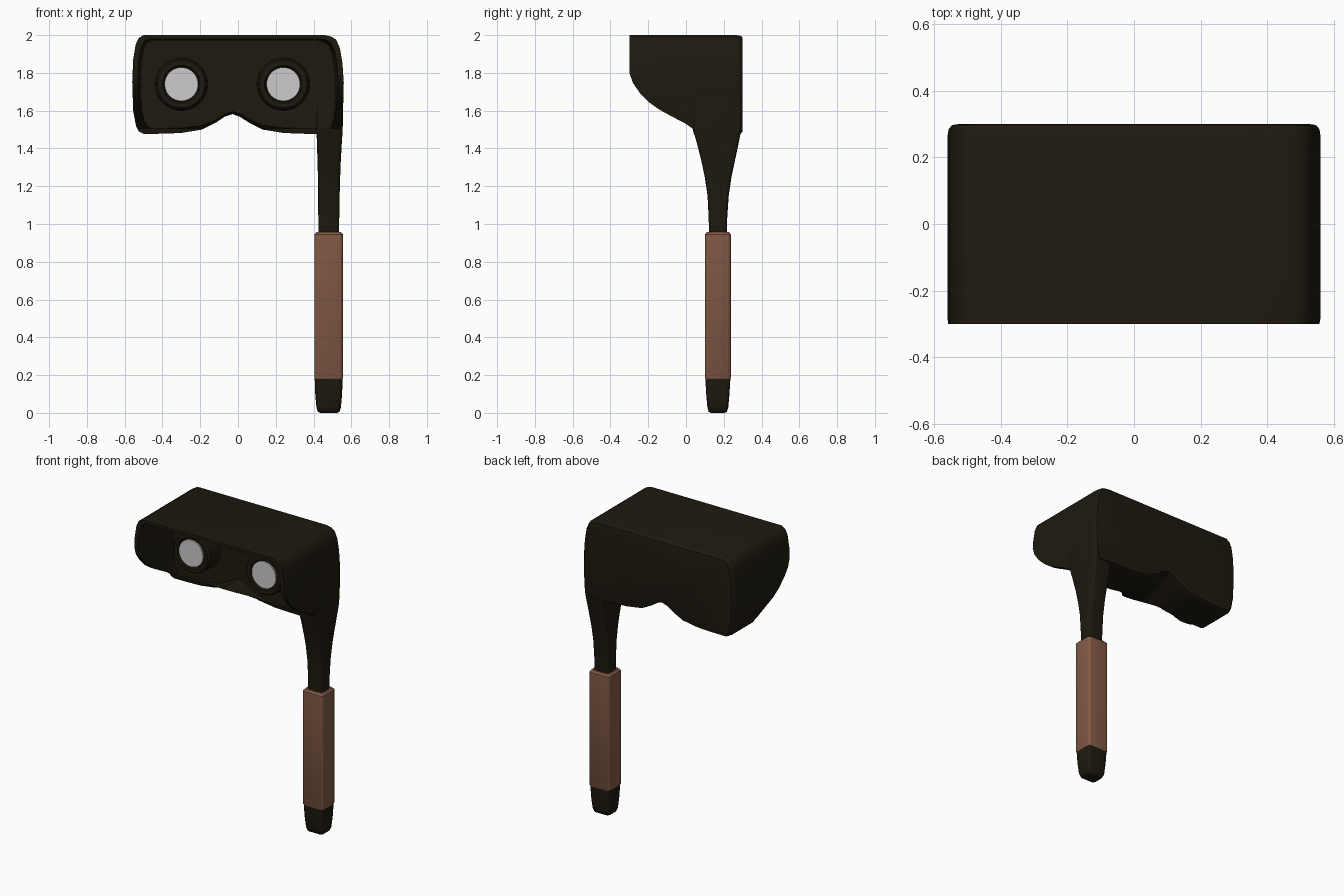
import bpy, bmesh, math
from mathutils import Matrix

if "Cube" in bpy.data.objects:
    bpy.data.objects.remove(bpy.data.objects["Cube"])


def material(name, col):
    m = bpy.data.materials.new(name)
    m.diffuse_color = (*col, 1)
    m.use_nodes = True
    m.node_tree.nodes["Principled BSDF"].inputs["Base Color"].default_value = m.diffuse_color
    return m


DARK = material("dark_body", (0.013, 0.010, 0.005))
BROWN = material("brown_grip", (0.23, 0.105, 0.062))


def finish(name, bm, mat=None):
    bmesh.ops.recalc_face_normals(bm, faces=bm.faces)
    me = bpy.data.meshes.new(name)
    bm.to_mesh(me)
    bm.free()
    ob = bpy.data.objects.new(name, me)
    bpy.context.collection.objects.link(ob)
    if mat:
        me.materials.append(mat)
    return ob


def smooth(ob, deg=35):
    bpy.ops.object.select_all(action='DESELECT')
    ob.select_set(True)
    bpy.context.view_layer.objects.active = ob
    bpy.ops.object.shade_smooth_by_angle(angle=math.radians(deg))


def bridge(name, rings, mat=None):
    bm = bmesh.new()
    vs = [[bm.verts.new(p) for p in r] for r in rings]
    n = len(vs[0])
    for a, b in zip(vs, vs[1:]):
        for i in range(n):
            bm.faces.new((a[i], a[(i + 1) % n], b[(i + 1) % n], b[i]))
    bm.faces.new(vs[0])
    bm.faces.new(vs[-1])
    return finish(name, bm, mat)


def rounded_ring(z, x0, x1, y0, y1, r=0.02, seg=4):
    pts = []
    corners = ((x1 - r, y1 - r, 0), (x0 + r, y1 - r, 90), (x0 + r, y0 + r, 180), (x1 - r, y0 + r, 270))
    for cx, cy, a0 in corners:
        for k in range(seg + 1):
            a = math.radians(a0 + 90 * k / seg)
            pts.append((cx + r * math.cos(a), cy + r * math.sin(a), z))
    return pts


def boolean(ob, cutter, op):
    m = ob.modifiers.new("cut", 'BOOLEAN')
    m.object, m.operation, m.solver = cutter, op, 'EXACT'
    bpy.context.view_layer.objects.active = ob
    bpy.ops.object.modifier_apply(modifier=m.name)
    bpy.data.objects.remove(cutter)


# Viewer head: front outline with a nose notch, extruded front to back
OUT = [(-0.50, 2.0), (-0.525, 1.985), (-0.542, 1.95), (-0.555, 1.87), (-0.56, 1.75), (-0.555, 1.60),
       (-0.54, 1.52), (-0.525, 1.49), (-0.50, 1.477), (-0.40, 1.478), (-0.30, 1.482), (-0.19, 1.50),
       (-0.12, 1.535), (-0.07, 1.568), (-0.03, 1.582), (0.01, 1.568), (0.06, 1.535), (0.13, 1.50),
       (0.24, 1.482), (0.34, 1.478), (0.46, 1.475), (0.53, 1.475), (0.55, 1.53), (0.557, 1.65), (0.56, 1.75),
       (0.553, 1.85), (0.54, 1.93), (0.52, 1.975), (0.495, 1.992), (0.46, 2.0)]


def outline(y, sx=1, sz=1):
    return [(x * sx, y, 1.74 + (z - 1.74) * sz) for x, z in OUT]


head = bridge("viewer_head", [outline(-0.3), outline(0.265), outline(0.285, 0.993, 0.99),
                              outline(0.297, 0.975, 0.965), outline(0.3, 0.94, 0.92)], DARK)

# Face opening curve, seen from the side
SIDE = [(-0.4, 2.1), (-0.3, 1.86), (-0.3, 1.80), (-0.28, 1.745), (-0.245, 1.695), (-0.19, 1.64), (-0.14, 1.605),
        (-0.08, 1.572), (0.0, 1.53), (0.035, 1.505), (0.06, 1.40), (0.4, 1.40), (0.4, 2.1)]
boolean(head, bridge("side_cutter", [[(x, y, z) for y, z in SIDE] for x in (-0.7, 0.7)]), 'INTERSECT')
# Hollow hood in front of the eyepiece plate
boolean(head, bridge("hood_cutter", [outline(-0.4, 0.955, 0.93), outline(-0.25, 0.945, 0.92),
                                     outline(0.05, 0.92, 0.89)]), 'DIFFERENCE')
smooth(head)

# Eyepieces
for side, x in (("left", -0.30), ("right", 0.24)):
    prof = [(0.14, 0.08), (0.135, -0.06), (0.125, -0.072), (0.10, -0.072), (0.092, -0.06)]
    n = 40
    rings = [[(x + r * math.cos(math.tau * i / n), y, 1.74 + r * math.sin(math.tau * i / n))
              for i in range(n)] for r, y in prof]
    smooth(bridge(side + "_eyepiece", rings, DARK))
    bm = bmesh.new()
    bmesh.ops.create_cone(bm, cap_ends=True, segments=n, radius1=0.089, radius2=0.089, depth=0.02,
                          matrix=Matrix.Translation((x, -0.06, 1.74)) @ Matrix.Rotation(math.pi / 2, 4, 'X'))
    smooth(finish(side + "_lens", bm))

# Neck flaring up into the head
NECK = [(0.93, 0.425, 0.535, 0.122, 0.215), (1.03, 0.425, 0.536, 0.12, 0.218), (1.15, 0.424, 0.538, 0.114, 0.226),
        (1.25, 0.423, 0.541, 0.099, 0.241), (1.33, 0.421, 0.544, 0.082, 0.258), (1.42, 0.418, 0.549, 0.06, 0.277),
        (1.48, 0.416, 0.553, 0.043, 0.289), (1.55, 0.414, 0.556, 0.035, 0.295), (1.70, 0.414, 0.558, 0.06, 0.297)]
smooth(bridge("neck", [rounded_ring(*r) for r in NECK], DARK))

# Grip and pommel
GRIP = [(0.175, 0.41, 0.55, 0.105, 0.232), (0.185, 0.404, 0.556, 0.10, 0.237),
        (0.945, 0.404, 0.556, 0.10, 0.237), (0.957, 0.415, 0.545, 0.11, 0.227)]
smooth(bridge("grip", [rounded_ring(*r, r=0.018) for r in GRIP], BROWN))
POMMEL = [(0.0, 0.435, 0.525, 0.132, 0.204), (0.006, 0.423, 0.537, 0.12, 0.216), (0.03, 0.415, 0.545, 0.113, 0.224),
          (0.10, 0.409, 0.551, 0.107, 0.23), (0.18, 0.406, 0.554, 0.102, 0.235)]
smooth(bridge("pommel", [rounded_ring(*r) for r in POMMEL], DARK), 50)
